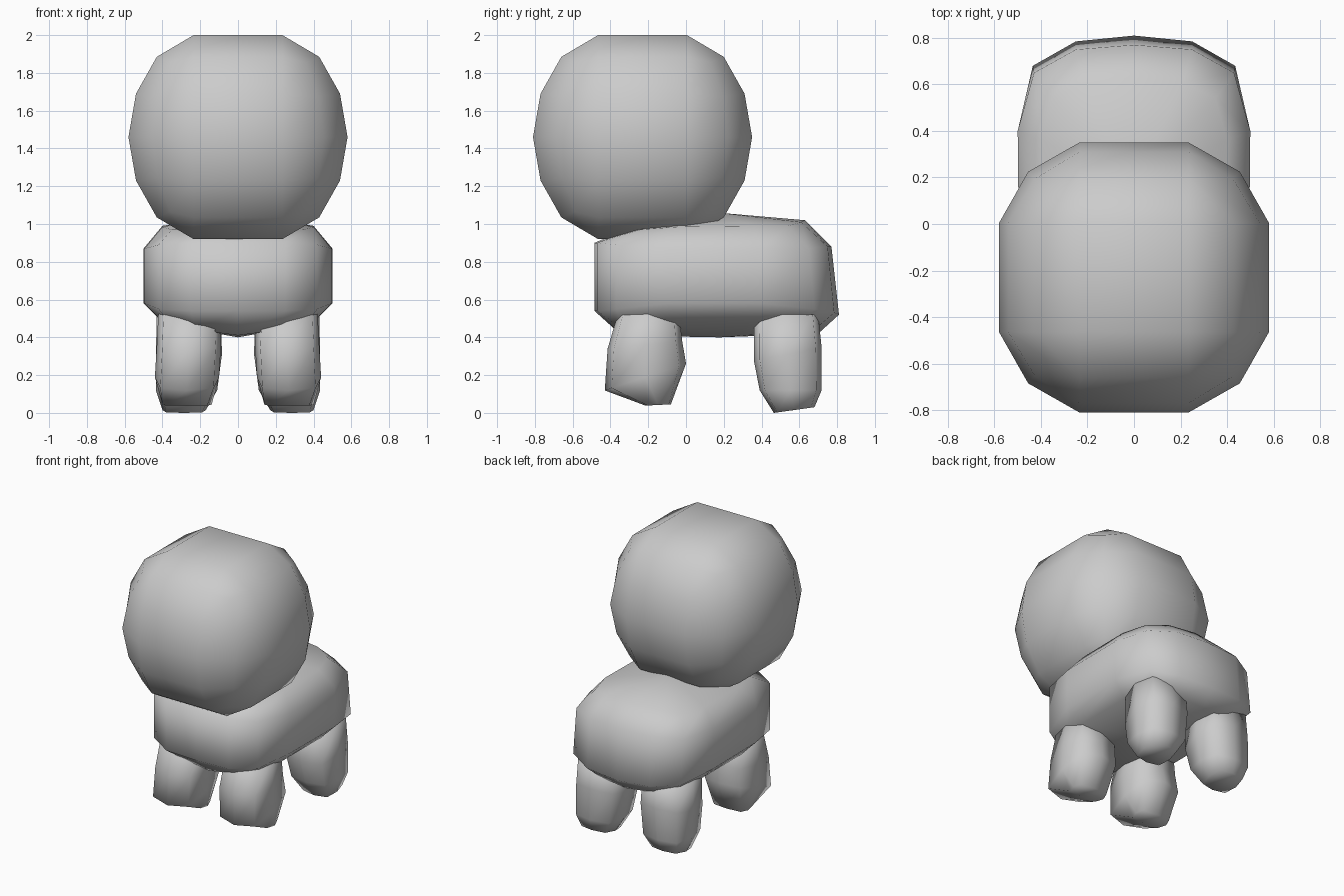
import bpy

if "Cube" in bpy.data.objects:
    bpy.data.objects.remove(bpy.data.objects["Cube"])


def loft(name, rings, bottom_tip=None, top_tip=None):
    """Skin a stack of equal-length rings, closing the ends with a tip or a flat cap."""
    n = len(rings[0])
    verts = [p for r in rings for p in r]
    faces = []
    for k in range(len(rings) - 1):
        for i in range(n):
            j = (i + 1) % n
            faces.append((k * n + i, k * n + j, (k + 1) * n + j, (k + 1) * n + i))
    last = (len(rings) - 1) * n
    for start, tip, flip in ((0, bottom_tip, True), (last, top_tip, False)):
        loop = [start + i for i in range(n)]
        if flip:
            loop.reverse()
        if tip is None:
            faces.append(loop)
        else:
            verts.append(tip)
            t = len(verts) - 1
            faces += [(loop[i], loop[(i + 1) % n], t) for i in range(n)]
    return make(name, verts, faces)


def make(name, verts, faces):
    mesh = bpy.data.meshes.new(name)
    mesh.from_pydata(verts, [], faces)
    mesh.polygons.foreach_set("use_smooth", [True] * len(mesh.polygons))
    mesh.update()
    obj = bpy.data.objects.new(name, mesh)
    bpy.context.collection.objects.link(obj)
    return obj


# Head: twelve-sided rows, closed by a three-by-three patch at top and bottom
HX, HY, HZ = 0, -0.23, 1.46
rows = [(-0.425, 0.43, 0.36), (-0.23, 0.54, 0.425), (0, 0.58, 0.455),
        (0.23, 0.54, 0.425), (0.425, 0.43, 0.36)]
F = 0.235
verts, faces = [], []
for z, e, c in rows:
    zc = z * 0.93
    quarter = [(e, -F, z), (e, F, z), (c, c, zc)]
    for _ in range(4):
        verts += [(HX + x, HY + y, HZ + w) for x, y, w in quarter]
        quarter = [(-y, x, w) for x, y, w in quarter]
for k in range(4):
    for i in range(12):
        j = (i + 1) % 12
        faces.append((k * 12 + i, k * 12 + j, k * 12 + 12 + j, k * 12 + 12 + i))
for base, sign in ((0, -1), (48, 1)):
    t = len(verts)
    verts += [(HX + x, HY + y, HZ + sign * 0.54)
              for x, y in ((F, -F), (F, F), (-F, F), (-F, -F))]
    patch = [(t, t + 1, t + 2, t + 3)]
    for q in range(4):
        a, b, c = (base + 3 * q + m for m in range(3))
        d = base + (3 * q + 3) % 12
        p, r = t + q, t + (q + 1) % 4
        patch += [(a, b, r, p), (b, c, d, r)]
    faces += patch if sign > 0 else [f[::-1] for f in patch]
make("head", verts, faces)


# Body: half outlines from front to back, mirrored across x
def mirrored(half):
    return half + [(-x, y, z) for x, y, z in half[-2:0:-1]]


body_rings = [mirrored(h) for h in (
    [(0, -0.34, 0.41), (0.22, -0.33, 0.44), (0.36, -0.26, 0.47), (0.40, -0.06, 0.48),
     (0.40, 0.38, 0.48), (0.36, 0.60, 0.47), (0.22, 0.68, 0.44), (0, 0.70, 0.42)],
    [(0, -0.485, 0.54), (0.25, -0.47, 0.54), (0.42, -0.37, 0.55), (0.495, -0.10, 0.58),
     (0.50, 0.40, 0.58), (0.435, 0.68, 0.55), (0.25, 0.785, 0.53), (0, 0.81, 0.52)],
    [(0, -0.485, 0.90), (0.25, -0.47, 0.90), (0.42, -0.37, 0.89), (0.495, -0.10, 0.87),
     (0.50, 0.40, 0.87), (0.43, 0.65, 0.87), (0.25, 0.75, 0.88), (0, 0.77, 0.88)],
    [(0, -0.30, 0.98), (0.22, -0.29, 0.97), (0.35, -0.24, 0.97), (0.40, -0.04, 0.985),
     (0.40, 0.36, 0.99), (0.35, 0.54, 0.99), (0.21, 0.61, 1.01), (0, 0.63, 1.02)],
)]
loft("body", body_rings, (0, 0.18, 0.40), (0, 0.17, 1.06))


# Legs: rounded-square rings given as x range, y range, height and slope along y
def leg(name, levels, side):
    rings = []
    for x0, x1, y0, y1, z, slope in levels:
        cx, cy, hx, hy = (x0 + x1) / 2, (y0 + y1) / 2, (x1 - x0) / 2, (y1 - y0) / 2
        k = 0.83
        unit = [(1, 0), (k, k), (0, 1), (-k, k), (-1, 0), (-k, -k), (0, -1), (k, -k)]
        ring = [(side * (cx + u * hx), cy + v * hy, z + slope * v * hy) for u, v in unit]
        rings.append(ring if side > 0 else ring[::-1])
    loft(name, rings)


front_levels = [(0.14, 0.40, -0.215, -0.08, 0.042, 0.05),
                (0.10, 0.44, -0.43, 0.0, 0.19, 0.33),
                (0.09, 0.43, -0.415, -0.02, 0.36, 0.1),
                (0.10, 0.42, -0.35, -0.04, 0.56, 0)]
back_levels = [(0.17, 0.40, 0.465, 0.68, 0.015, 0.14),
               (0.11, 0.435, 0.39, 0.718, 0.12, 0),
               (0.085, 0.435, 0.36, 0.718, 0.31, 0.2),
               (0.09, 0.43, 0.36, 0.70, 0.52, 0)]
for side, label in ((1, "left"), (-1, "right")):
    leg("front_leg_" + label, front_levels, side)
    leg("back_leg_" + label, back_levels, side)
